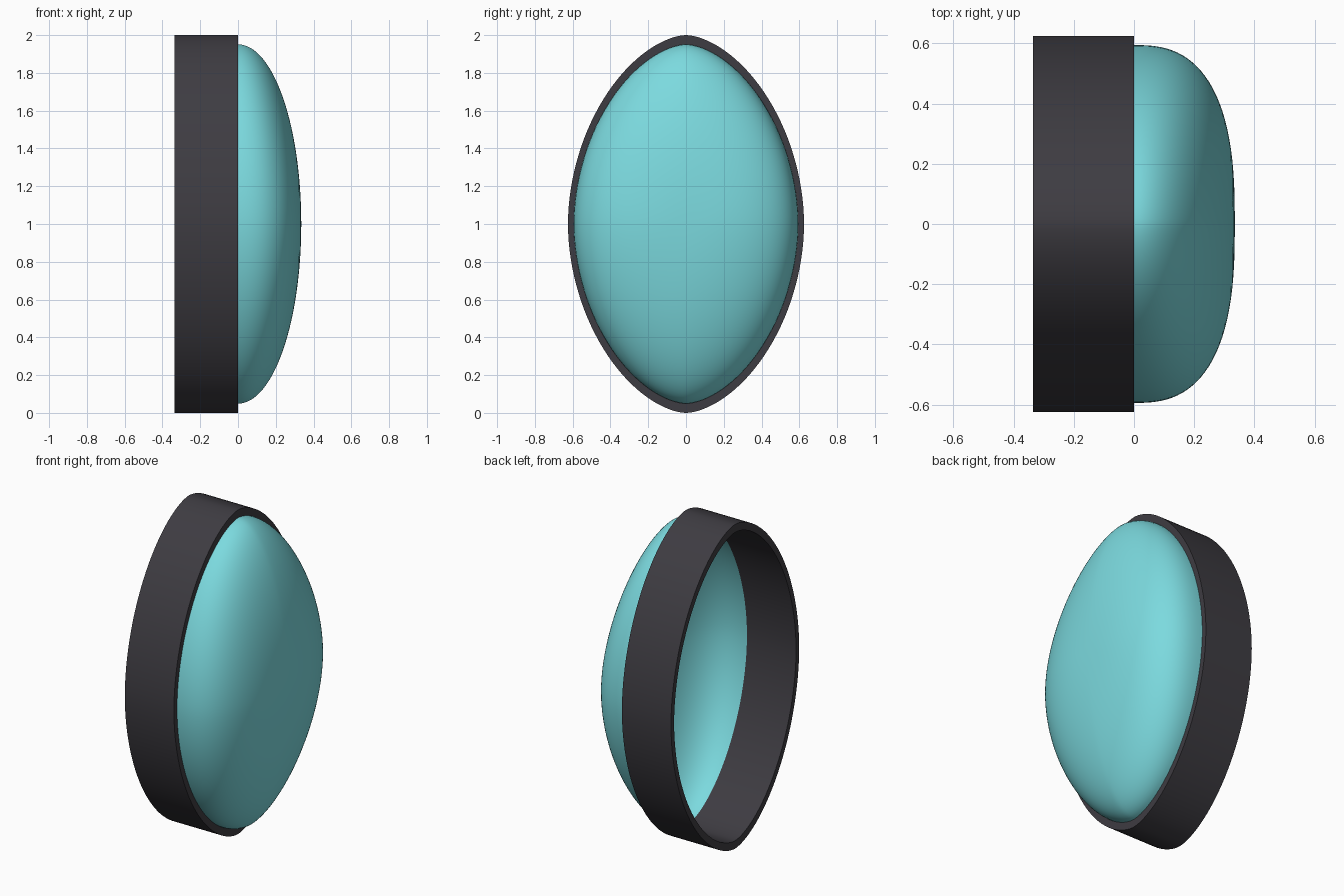
import bpy, bmesh, math

if "Cube" in bpy.data.objects:
    bpy.data.objects.remove(bpy.data.objects["Cube"])

HALF_W, HALF_H, DEPTH = 0.625, 1.0, 0.335
INNER = 0.951          # inner outline relative to the outer one
N = 32                 # segments per quarter outline


def material(name, rgb):
    m = bpy.data.materials.new(name)
    m.diffuse_color = (*rgb, 1)
    m.use_nodes = True
    m.node_tree.nodes["Principled BSDF"].inputs["Base Color"].default_value = m.diffuse_color
    return m


def quarter(a):
    """Lemon-shaped superellipse, a from 0 (side) to pi/2 (rounded tip)."""
    return HALF_W * max(math.cos(a), 0) ** (2 / 1.7), HALF_H * math.sin(a) ** (2 / 1.9)


# Rounded lemon outline, counter-clockwise seen from +x
q = [quarter(math.pi / 2 * i / N) for i in range(N + 1)]
right = q + [(-y, z) for y, z in reversed(q[:-1])]
outline = right + [(y, -z) for y, z in reversed(right[1:-1])]


def ring(bm, x, sy, sz):
    return [bm.verts.new((x, y * sy, 1 + z * sz)) for y, z in outline]


def bridge(bm, a, b):
    n = len(a)
    for i in range(n):
        j = (i + 1) % n
        bm.faces.new((a[i], a[j], b[j], b[i]))


def finish(bm, name, mat):
    me = bpy.data.meshes.new(name)
    bm.to_mesh(me)
    bm.free()
    ob = bpy.data.objects.new(name, me)
    bpy.context.collection.objects.link(ob)
    me.materials.append(mat)
    bpy.ops.object.select_all(action='DESELECT')
    ob.select_set(True)
    bpy.context.view_layer.objects.active = ob
    bpy.ops.object.shade_smooth_by_angle(angle=math.radians(35))


# Dark rim: open tube with wall thickness
bm = bmesh.new()
loops = [ring(bm, x, s, s) for x, s in
         ((-DEPTH, 1), (-DEPTH, INNER), (0, INNER), (0, 1))]
for k in range(4):
    bridge(bm, loops[k], loops[(k + 1) % 4])
bmesh.ops.recalc_face_normals(bm, faces=bm.faces)
finish(bm, "rim", material("charcoal", (0.048, 0.045, 0.054)))

# Bulging lens: boxier across the width, rounder along the height
bm = bmesh.new()
STEPS = 28
prev = None
for k in range(STEPS):
    u = math.sin(math.pi / 2 * k / STEPS)
    cur = ring(bm, DEPTH * u, INNER * (1 - u ** 2.65) ** (1 / 2.65),
               INNER * (1 - u ** 2.0) ** (1 / 2.0))
    if prev:
        bridge(bm, prev, cur)
    prev = cur
tip = bm.verts.new((DEPTH, 0, 1))
for i in range(len(prev)):
    bm.faces.new((prev[i], prev[(i + 1) % len(prev)], tip))
finish(bm, "lens", material("aqua", (0.2, 0.7, 0.735)))
